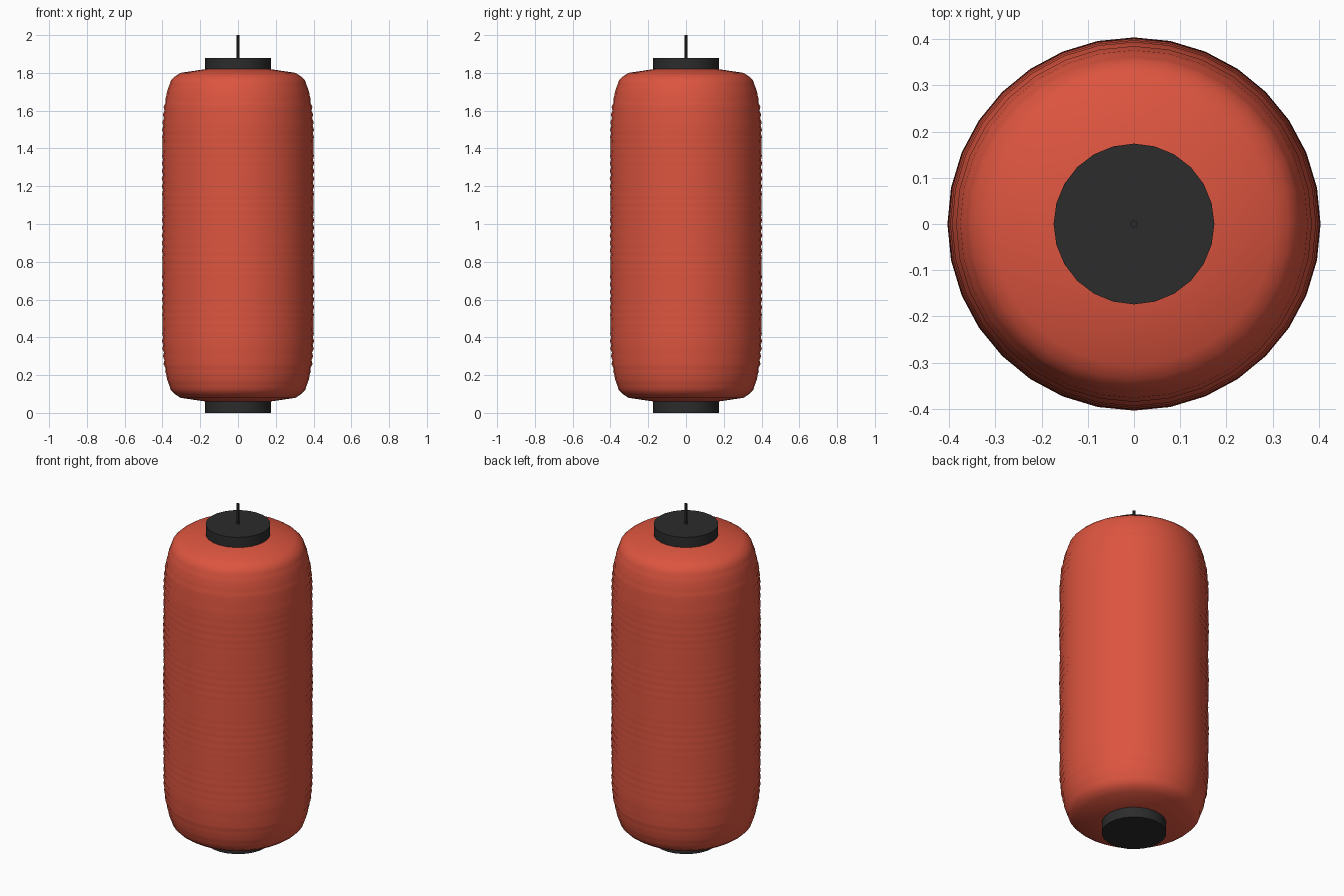
import bpy, bmesh, math

if "Cube" in bpy.data.objects:
    bpy.data.objects.remove(bpy.data.objects["Cube"])

def material(name, rgb):
    m = bpy.data.materials.new(name)
    m.diffuse_color = (*rgb, 1)
    m.use_nodes = True
    m.node_tree.nodes["Principled BSDF"].inputs["Base Color"].default_value = m.diffuse_color
    return m

red = material("red_paper", (0.72, 0.09, 0.05))
black = material("black_lacquer", (0.025, 0.025, 0.025))

def cylinder(name, r, z0, z1, sides):
    bpy.ops.mesh.primitive_cylinder_add(vertices=sides, radius=r, depth=z1 - z0,
                                        location=(0, 0, (z0 + z1) / 2))
    ob = bpy.context.object
    ob.name = name
    ob.data.materials.append(black)
    bpy.ops.object.shade_smooth_by_angle(angle=math.radians(35))

# Rounded shoulder: (height from end, radius)
SHOULDER = [(0, 0.17), (0.02, 0.305), (0.04, 0.336), (0.06, 0.355), (0.12, 0.376),
            (0.20, 0.391), (0.30, 0.399), (0.40, 0.40), (1.0, 0.40)]

def radius(h):
    for (a, ra), (b, rb) in zip(SHOULDER, SHOULDER[1:]):
        if h <= b:
            return ra + (rb - ra) * (h - a) / (b - a)

# Ribbed paper body, lathed
Z0, Z1, RINGS, SIDES = 0.06, 1.82, 88, 32
bm = bmesh.new()
rings = []
for i in range(RINGS + 1):
    z = Z0 + (Z1 - Z0) * i / RINGS
    h = min(z - Z0, Z1 - z)
    rib = 0.004 * (-1) ** i * math.cos(math.pi * (z - 0.94) / 0.31) * min(1, h / 0.2)
    r = radius(max(h, 0)) + rib
    rings.append([bm.verts.new((r * math.cos(2 * math.pi * k / SIDES),
                                r * math.sin(2 * math.pi * k / SIDES), z))
                  for k in range(SIDES)])
for lo, hi in zip(rings, rings[1:]):
    for k in range(SIDES):
        n = (k + 1) % SIDES
        bm.faces.new((lo[k], lo[n], hi[n], hi[k])).smooth = True
bm.faces.new(rings[0][::-1])
bm.faces.new(rings[-1])
mesh = bpy.data.meshes.new("paper_body")
bm.to_mesh(mesh)
bm.free()
mesh.materials.append(red)
bpy.context.collection.objects.link(bpy.data.objects.new("paper_body", mesh))

# End caps and hanging cord
cylinder("bottom_cap", 0.174, 0, 0.065, 24)
cylinder("top_cap", 0.174, 1.815, 1.88, 24)
cylinder("hanging_cord", 0.008, 1.87, 2.0, 8)
